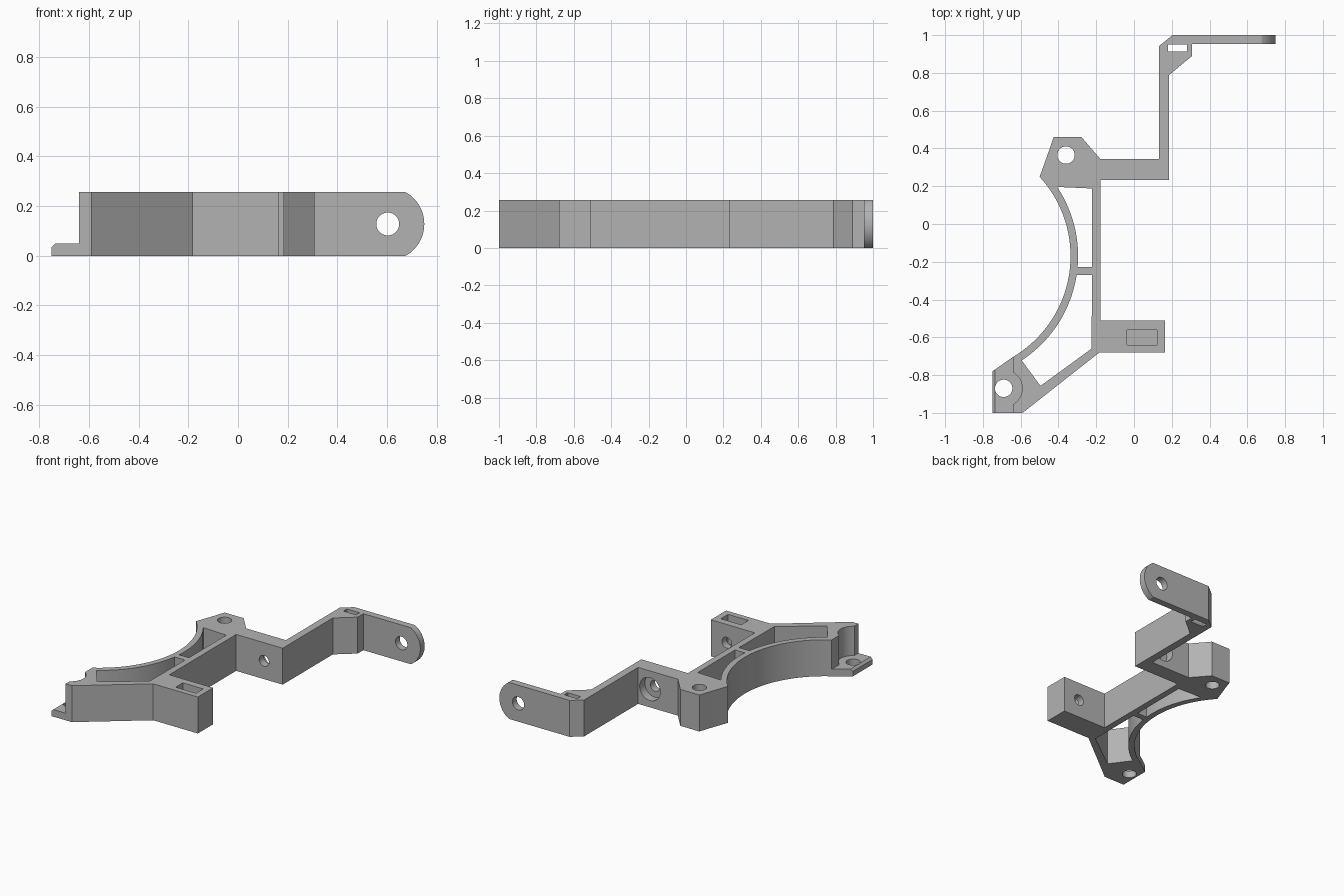
import bpy, bmesh
from math import sin, cos, radians
from mathutils import Vector

cube = bpy.data.objects.get("Cube")
if cube:
    bpy.data.objects.remove(cube, do_unlink=True)

H = 0.256       # bracket height
MID = H / 2     # height of the horizontal holes

grey = bpy.data.materials.new("plain grey")
grey.use_nodes = True
grey.diffuse_color = (0.45, 0.45, 0.45, 1)
grey.node_tree.nodes["Principled BSDF"].inputs["Base Color"].default_value = (0.45, 0.45, 0.45, 1)


def arc(cx, cy, r, start, end, n):
    """Points on an arc, angles in degrees."""
    steps = [radians(start + (end - start) * i / n) for i in range(n + 1)]
    return [(cx + r * cos(a), cy + r * sin(a)) for a in steps]


def circle(cx, cy, r):
    return arc(cx, cy, r, 0, 360, 40)[:-1]


def box(x0, x1, y0, y1):
    return [(x0, y0), (x1, y0), (x1, y1), (x0, y1)]


def prism(name, outline, lo, hi, axis="z"):
    """Extrude an outline from lo to hi along z, or along y for an xz outline."""
    bm = bmesh.new()
    place = (lambda p: (p[0], p[1], lo)) if axis == "z" else (lambda p: (p[0], lo, p[1]))
    face = bm.faces.new([bm.verts.new(place(p)) for p in outline])
    new = bmesh.ops.extrude_face_region(bm, geom=[face])["geom"]
    move = Vector((0, 0, hi - lo)) if axis == "z" else Vector((0, hi - lo, 0))
    bmesh.ops.translate(bm, vec=move, verts=[v for v in new if isinstance(v, bmesh.types.BMVert)])
    bmesh.ops.recalc_face_normals(bm, faces=bm.faces)
    mesh = bpy.data.meshes.new(name)
    bm.to_mesh(mesh)
    bm.free()
    mesh.materials.append(grey)
    obj = bpy.data.objects.new(name, mesh)
    bpy.context.collection.objects.link(obj)
    return obj


# Bracket body: curved front brace, straight wall, side block and stepped arm
curve_x, curve_y, curve_r = -0.956, -0.17, 0.62
outline = [
    (-0.75, -1), (-0.59, -1), (-0.183, -0.68), (0.164, -0.68), (0.164, -0.51),
    (-0.177, -0.51), (-0.177, 0.232), (0.185, 0.232), (0.185, 0.788), (0.307, 0.889),
    (0.307, 0.952), (0.75, 0.952), (0.75, 1), (0.204, 1), (0.132, 0.942),
    (0.132, 0.343), (-0.177, 0.343), (-0.278, 0.46), (-0.426, 0.46), (-0.447, 0.397),
] + arc(curve_x, curve_y, curve_r, 42.6, -59.5, 36) + [(-0.75, -0.78)]
body = prism("bracket_body", outline, 0, H)

# Openings between the curved brace and the straight wall
inner_r = curve_r + 0.04
upper_window = [(-0.222, -0.227), (-0.222, 0.188)] + arc(curve_x, curve_y, inner_r, 33.7, -5, 16)
lower_window = [(-0.495, -0.857), (-0.225, -0.66), (-0.222, -0.27)] + arc(
    curve_x, curve_y, inner_r, -8.7, -56.8, 20)

# Step above the thin mounting foot, with round clearance for a screw head
step = [(-0.8, -1.1), (-0.64, -1.1)] + arc(-0.69, -0.87, 0.098, -59, 59, 20) + [
    (-0.64, -0.66), (-0.8, -0.66)]

# Waste outside the rounded arm tip
tip = arc(0.603, MID, 0.147, -62, 62, 24) + [(0.85, 0.3), (0.85, -0.1)]

cutters = [
    prism("upper_window_cutter", upper_window, -0.1, 0.4),
    prism("lower_window_cutter", lower_window, -0.1, 0.4),
    prism("foot_step_cutter", step, 0.05, 0.4),
    prism("foot_chamfer_cutter", [(-0.76, 0.025), (-0.725, 0.06), (-0.76, 0.06)], -1.1, -0.6, "y"),
    prism("foot_hole_cutter", circle(-0.69, -0.87, 0.046), -0.1, 0.4),
    prism("corner_hole_cutter", circle(-0.36, 0.365, 0.046), -0.1, 0.4),
    prism("strap_slot_cutter", box(0.18, 0.28, 0.912, 0.95), -0.1, 0.4),
    prism("nut_slot_cutter", box(-0.037, 0.122, -0.64, -0.56), 0.05, 0.4),
    prism("block_hole_cutter", circle(0.04, MID, 0.038), -0.6, -0.45, "y"),
    prism("arm_hole_cutter", circle(0.04, MID, 0.038), 0.2, 0.4, "y"),
    prism("arm_counterbore_cutter", circle(0.04, MID, 0.08), 0.285, 0.4, "y"),
    prism("tip_round_cutter", tip, 0.9, 1.1, "y"),
    prism("tip_hole_cutter", circle(0.603, MID, 0.046), 0.9, 1.1, "y"),
]

# Cut every opening, then drop the cutters
bpy.ops.object.select_all(action="DESELECT")
body.select_set(True)
bpy.context.view_layer.objects.active = body
for cutter in cutters:
    cutter.hide_render = True
    mod = body.modifiers.new(cutter.name, "BOOLEAN")
    mod.operation = "DIFFERENCE"
    mod.solver = "EXACT"
    mod.object = cutter
    bpy.ops.object.modifier_apply(modifier=mod.name)
    bpy.data.objects.remove(cutter, do_unlink=True)

bpy.ops.object.shade_smooth_by_angle(angle=radians(30))
